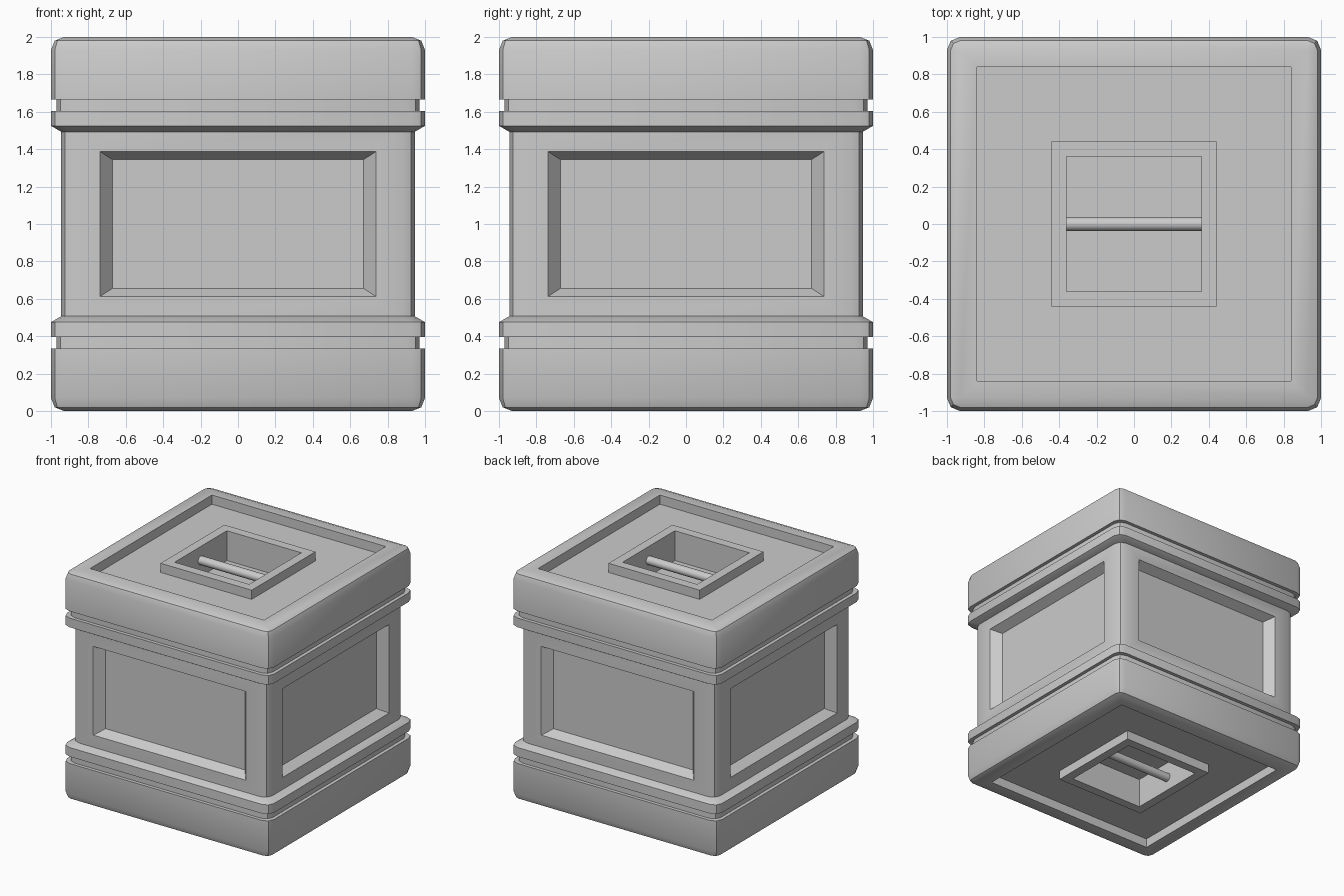
import bpy, bmesh, math
from mathutils import Matrix, Vector

cube = bpy.data.objects.get("Cube")
if cube:
    bpy.data.objects.remove(cube, do_unlink=True)

HEIGHT = 2.0
ROUND = 0.07   # corner bevel of all outer parts

grey = bpy.data.materials.new("plain grey")
grey.use_nodes = True
colour = (0.6, 0.6, 0.6, 1)
grey.diffuse_color = colour
grey.node_tree.nodes["Principled BSDF"].inputs["Base Color"].default_value = colour


def ring(bm, half, z, r):
    """Square outline with two-segment bevelled corners."""
    verts = []
    for quarter in range(4):
        turn = Matrix.Rotation(quarter * math.pi / 2, 3, 'Z')
        for step in range(3):
            a = step * math.pi / 4
            p = Vector((half - r + r * math.cos(a), half - r + r * math.sin(a), z))
            verts.append(bm.verts.new(turn @ p))
    return verts


def loft(profile):
    """Closed solid through rings of (half width, height, corner radius)."""
    bm = bmesh.new()
    rings = [ring(bm, *p) for p in profile]
    for low, high in zip(rings, rings[1:]):
        for i in range(len(low)):
            j = (i + 1) % len(low)
            bm.faces.new((low[i], low[j], high[j], high[i]))
    bm.faces.new(rings[0])
    bm.faces.new(rings[-1])
    bmesh.ops.remove_doubles(bm, verts=bm.verts, dist=0.0001)
    bmesh.ops.recalc_face_normals(bm, faces=bm.faces)
    return bm


def finish(name, bm, upside_down=False):
    if upside_down:
        for v in bm.verts:
            v.co.z = HEIGHT - v.co.z
        bmesh.ops.reverse_faces(bm, faces=bm.faces)
    mesh = bpy.data.meshes.new(name)
    bm.to_mesh(mesh)
    bm.free()
    mesh.materials.append(grey)
    obj = bpy.data.objects.new(name, mesh)
    bpy.context.collection.objects.link(obj)
    bpy.ops.object.select_all(action='DESELECT')
    obj.select_set(True)
    bpy.context.view_layer.objects.active = obj
    bpy.ops.object.shade_smooth_by_angle(angle=math.radians(30))


# Outer cap: handle well, raised frame, sunken tray, rounded rim, side
cap = [(0.36, 0.26, 0), (0.36, 0, 0), (0.44, 0, 0), (0.44, 0.08, 0),
       (0.84, 0.08, 0), (0.84, 0, 0), (1 - ROUND, 0, 0),
       (0.98, 0.02, ROUND - 0.02), (1, ROUND, ROUND), (1, 0.335, ROUND)]
neck = [(0.97, 0.33, ROUND), (0.97, 0.4, ROUND)]
collar = [(1, 0.395, ROUND), (1, 0.475, ROUND), (0.945, 0.507, ROUND)]

for place, flip in (("bottom", False), ("top", True)):
    finish(place + "_cap", loft(cap), flip)
    finish(place + "_neck", loft(neck), flip)
    finish(place + "_collar", loft(collar), flip)
    # Handle bar across the well
    bm = bmesh.new()
    bmesh.ops.create_cone(bm, cap_ends=True, segments=24, radius1=0.037,
                          radius2=0.037, depth=0.72,
                          matrix=Matrix.Translation((0, 0, 0.12))
                          @ Matrix.Rotation(math.pi / 2, 4, 'Y'))
    finish(place + "_handle", bm, flip)

# Main body with a sunken panel on each side
bm = loft([(0.945, 0.475, ROUND), (0.945, 1.525, ROUND)])
bm.normal_update()
sides = [f for f in bm.faces
         if abs(f.normal.z) < 0.1 and max(abs(f.normal.x), abs(f.normal.y)) > 0.99]
bmesh.ops.inset_individual(bm, faces=sides, thickness=0.195)
bmesh.ops.inset_individual(bm, faces=sides, thickness=0.06, depth=-0.08)
for f in sides:
    across = f.normal.cross(Vector((0, 0, 1)))
    for v in f.verts:
        v.co -= across * across.dot(v.co) * (1 - 0.6 / 0.62)
finish("body", bm)
